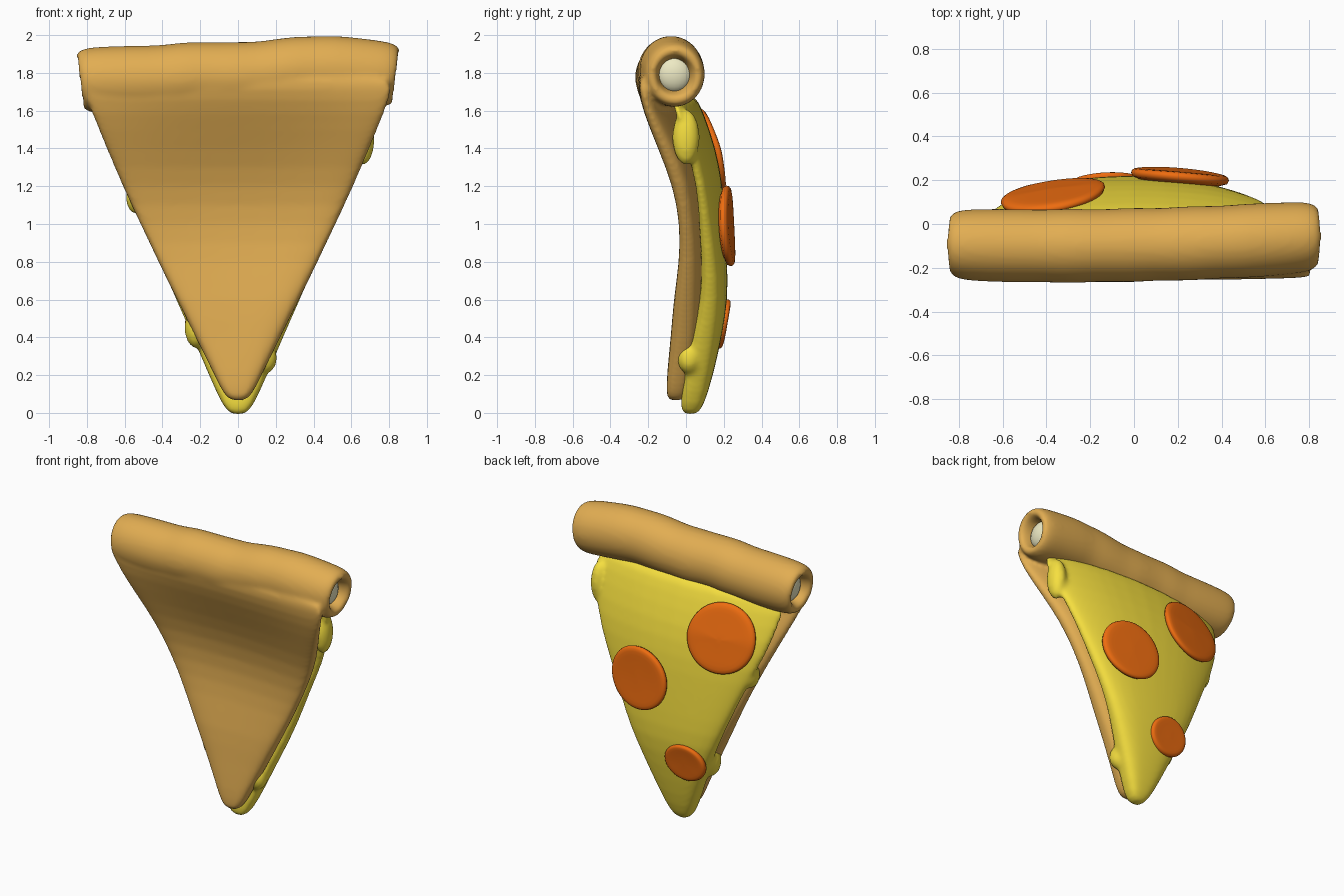
import bpy, bmesh, math
from mathutils import Matrix

if "Cube" in bpy.data.objects:
    bpy.data.objects.remove(bpy.data.objects["Cube"])

TAU = math.tau


def material(name, rgb):
    m = bpy.data.materials.new(name)
    m.diffuse_color = (*rgb, 1)
    m.use_nodes = True
    m.node_tree.nodes["Principled BSDF"].inputs["Base Color"].default_value = m.diffuse_color
    return m


CRUST = material("baked_dough", (0.76, 0.42, 0.085))
CHEESE = material("yellow_cheese", (0.92, 0.74, 0.05))
MEAT = material("orange_sausage", (0.85, 0.15, 0.005))
CREAM = material("cream", (0.85, 0.82, 0.55))


def loft(bm, rings):
    """Skin a list of point rings and cap both ends."""
    vs = [[bm.verts.new(p) for p in ring] for ring in rings]
    n = len(rings[0])
    for a, b in zip(vs, vs[1:]):
        for i in range(n):
            j = (i + 1) % n
            bm.faces.new((a[i], a[j], b[j], b[i]))
    bm.faces.new(vs[0][::-1])
    bm.faces.new(vs[-1])


def finish(name, bm, mat, subdiv=0, voxel=0, smooth=0):
    bmesh.ops.recalc_face_normals(bm, faces=bm.faces)
    for f in bm.faces:
        f.smooth = True
    me = bpy.data.meshes.new(name)
    bm.to_mesh(me)
    bm.free()
    ob = bpy.data.objects.new(name, me)
    bpy.context.collection.objects.link(ob)
    me.materials.append(mat)
    if subdiv:
        m = ob.modifiers.new("round", 'SUBSURF')
        m.levels = m.render_levels = subdiv
    if voxel:
        m = ob.modifiers.new("fuse", 'REMESH')
        m.mode = 'VOXEL'
        m.voxel_size = voxel
        m.use_smooth_shade = True
        m = ob.modifiers.new("soften", 'SMOOTH')
        m.factor = 0.5
        m.iterations = smooth
    return ob


BOW = 0.2   # sideways doming of the slice


def slab(bm, rows, n=28):
    """Rows of (z, half width, front y at edge, back y at centre, front doming)."""
    rings = []
    for z, w, yf, yb, bow in rows:
        ring = []
        for i in range(n):
            c, s = math.cos(TAU * i / n), math.sin(TAU * i / n)
            x = w * math.copysign(abs(c) ** 0.6, c)
            t = (math.copysign(abs(s) ** 0.6, s) + 1) / 2
            front = yf + bow * (w * w - x * x)
            back = yb - BOW * x * x
            ring.append((x, front + (back - front) * t, z))
        rings.append(ring)
    loft(bm, rings)


def blob(bm, loc, size):
    mat = Matrix.Translation(loc) @ Matrix.Diagonal((*size, 1))
    bmesh.ops.create_uvsphere(bm, u_segments=20, v_segments=12, radius=1, matrix=mat)


# Base dough and rolled crust, fused
bm = bmesh.new()
slab(bm, [(0.065, 0.03, -0.09, -0.02, BOW), (0.085, 0.07, -0.105, 0.0, BOW),
          (0.2, 0.125, -0.105, 0.03, BOW), (0.4, 0.225, -0.09, 0.08, BOW),
          (0.6, 0.325, -0.085, 0.10, BOW), (0.8, 0.425, -0.062, 0.12, BOW),
          (1.0, 0.52, -0.062, 0.12, BOW), (1.2, 0.615, -0.105, 0.12, 0.18),
          (1.4, 0.70, -0.185, 0.06, 0.14), (1.6, 0.785, -0.255, -0.03, 0.06),
          (1.72, 0.825, -0.268, -0.06, 0.01), (1.8, 0.82, -0.255, -0.07, 0.0)])


def crust_centre(x):
    return (-0.096 + 0.022 * x + 0.03 * x * x,
            1.77 + 0.042 * math.exp(-((x - 0.42) / 0.32) ** 2)
            + 0.016 * math.exp(-((x + 0.2) / 0.15) ** 2) + 0.012 * x)


end = [(0.70, 0.02), (0.70, 0.078), (0.78, 0.088), (0.825, 0.105), (0.842, 0.128),
       (0.835, 0.150), (0.805, 0.168), (0.75, 0.176), (0.65, 0.180)]
mid = [(-0.5 + 0.1 * i, 0.181 + 0.004 * math.sin(4 * i)) for i in range(11)]
profile = [(-x, r) for x, r in end] + mid + end[::-1]
rings = []
for x, r in profile:
    cy, cz = crust_centre(x)
    rings.append([(x * (1 + 0.02 * math.sin(a)), cy + 0.93 * r * math.cos(a), cz + r * math.sin(a))
                  for a in (TAU * k / 32 for k in range(32))])
loft(bm, rings)
finish("dough_and_crust", bm, CRUST, 1, 0.014, 8)

# Cream filling showing in both crust ends
for side, label in ((-1, "left"), (1, "right")):
    cy, cz = crust_centre(side * 0.76)
    bm = bmesh.new()
    blob(bm, (side * 0.74, cy, cz), (0.055, 0.095, 0.095))
    finish("crust_filling_" + label, bm, CREAM)

# Melted cheese layer with drips over the edges
cheese_rows = [(-0.01, 0.03, -0.01, 0.05, BOW), (0.02, 0.075, -0.035, 0.09, BOW),
               (0.2, 0.155, -0.02, 0.145, BOW), (0.4, 0.24, 0.015, 0.19, BOW),
               (0.6, 0.33, 0.06, 0.225, BOW), (0.8, 0.42, 0.06, 0.22, BOW),
               (1.0, 0.51, 0.04, 0.21, BOW), (1.2, 0.61, 0.03, 0.20, BOW),
               (1.4, 0.69, -0.03, 0.165, BOW), (1.6, 0.735, -0.08, 0.095, BOW),
               (1.7, 0.73, -0.12, 0.05, BOW)]
bm = bmesh.new()
slab(bm, cheese_rows)
for loc, size in (((0.665, 0.0, 1.46), (0.06, 0.075, 0.15)),
                  ((0.14, 0.015, 0.29), (0.07, 0.065, 0.085)),
                  ((-0.22, 0.035, 0.45), (0.065, 0.075, 0.11)),
                  ((-0.54, 0.045, 1.14), (0.055, 0.065, 0.09))):
    blob(bm, loc, size)
finish("cheese", bm, CHEESE, 1, 0.014, 12)


def cheese_top(x, z):
    for a, b in zip(cheese_rows, cheese_rows[1:]):
        if a[0] <= z <= b[0]:
            t = (z - a[0]) / (b[0] - a[0])
            return a[3] + (b[3] - a[3]) * t - BOW * x * x
    return cheese_rows[-1][3] - BOW * x * x


# Sausage rounds draped on the cheese
for name, cx, cz, rx, rz, lift in (("large", -0.37, 1.385, 0.245, 0.235, 0.0),
                                   ("medium", 0.21, 0.99, 0.23, 0.22, 0.018),
                                   ("small", -0.13, 0.47, 0.155, 0.135, -0.01)):
    bm = bmesh.new()
    rings = []
    for f, off in ((0.03, 0.024), (0.4, 0.024), (0.75, 0.027), (0.93, 0.028),
                   (1.0, 0.01), (0.93, -0.03), (0.03, -0.03)):
        ring = []
        for k in range(32):
            a = TAU * k / 32
            x, z = cx + rx * f * math.cos(a), cz + rz * f * math.sin(a)
            ring.append((x, cheese_top(x, z) + off + lift, z))
        rings.append(ring)
    loft(bm, rings)
    finish("sausage_round_" + name, bm, MEAT, 1)
